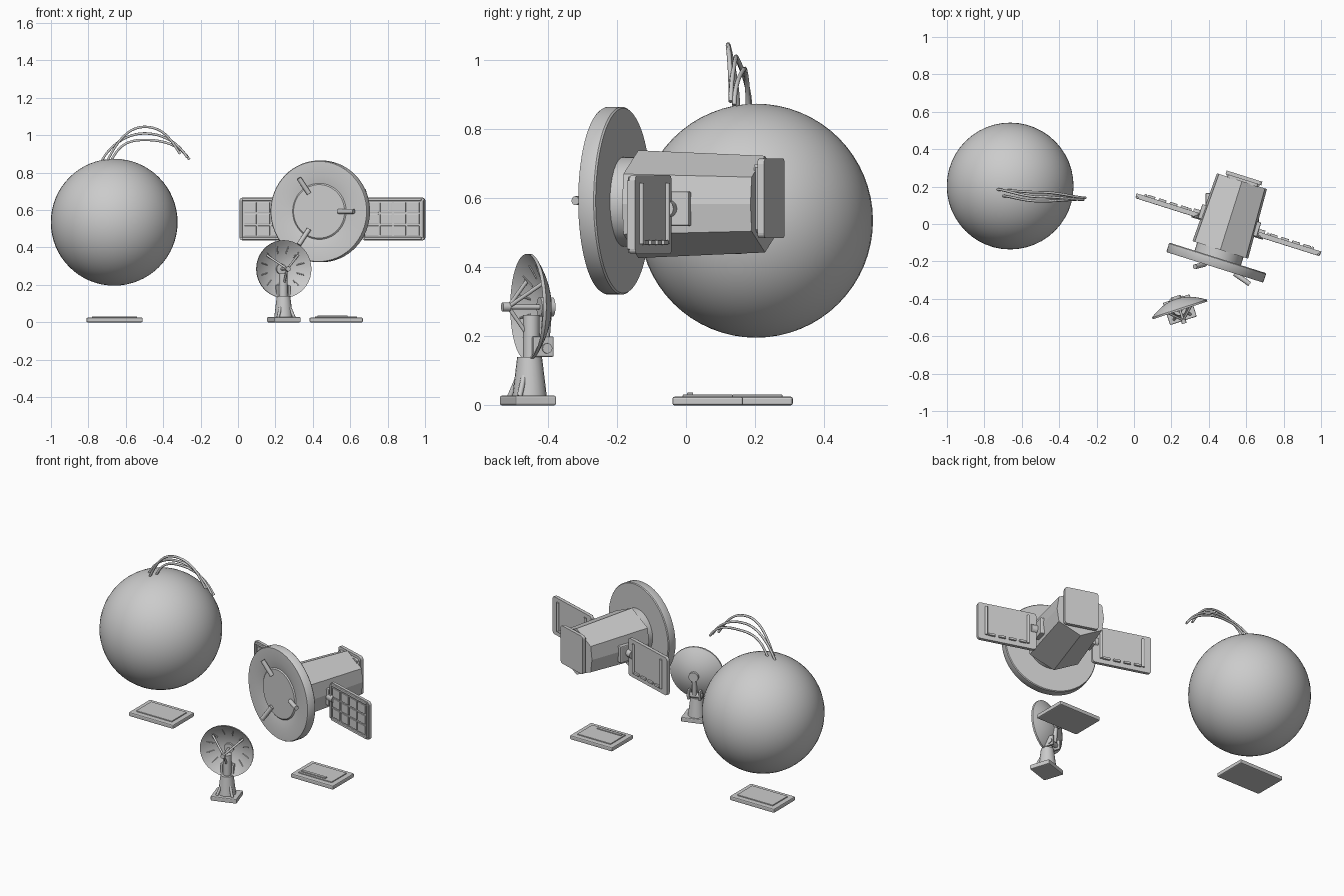
import bpy, bmesh
from math import sin, cos, pi, radians
from mathutils import Vector, Matrix

if "Cube" in bpy.data.objects:
    bpy.data.objects.remove(bpy.data.objects["Cube"])

grey = bpy.data.materials.new("plain grey")
grey.use_nodes = True
TONE = (0.6, 0.6, 0.6, 1)
grey.diffuse_color = TONE
grey.node_tree.nodes["Principled BSDF"].inputs["Base Color"].default_value = TONE

frame = Matrix.Identity(4)  # placement of the assembly being built


def finish(name, bm, smooth=False, bevel=0):
    bmesh.ops.recalc_face_normals(bm, faces=bm.faces)
    me = bpy.data.meshes.new(name)
    bm.to_mesh(me)
    bm.free()
    me.materials.append(grey)
    ob = bpy.data.objects.new(name, me)
    bpy.context.collection.objects.link(ob)
    ob.matrix_world = frame
    if bevel:
        m = ob.modifiers.new("Bevel", "BEVEL")
        m.width, m.segments = bevel, 2
    if smooth:
        bpy.ops.object.select_all(action="DESELECT")
        ob.select_set(True)
        bpy.context.view_layer.objects.active = ob
        bpy.ops.object.shade_smooth_by_angle(angle=radians(35))
    return ob


def box(name, centre, size, bevel=0):
    bm = bmesh.new()
    bmesh.ops.create_cube(bm, size=1, matrix=Matrix.Translation(centre) @ Matrix.Diagonal((*size, 1)))
    return finish(name, bm, bevel=bevel)


def rounded_panel(name, centre, size, corner=0.015):
    # upright panel, corners rounded when seen along y
    bm = bmesh.new()
    w, t, h = size
    pts = []
    for k, (sx, sz) in enumerate([(1, 1), (-1, 1), (-1, -1), (1, -1)]):
        for j in range(4):
            a = (k + j / 3) * pi / 2
            pts.append((sx * (w / 2 - corner) + corner * cos(a), -t / 2, sz * (h / 2 - corner) + corner * sin(a)))
    face = bm.faces.new([bm.verts.new(Vector(p) + Vector(centre)) for p in pts])
    ext = bmesh.ops.extrude_face_region(bm, geom=[face])["geom"]
    bmesh.ops.translate(bm, vec=(0, t, 0), verts=[g for g in ext if isinstance(g, bmesh.types.BMVert)])
    return finish(name, bm)


def rod(name, a, b, r1, r2=None, sides=12):
    a, b = Vector(a), Vector(b)
    bm = bmesh.new()
    turn = (b - a).to_track_quat("Z", "Y").to_matrix().to_4x4()
    bmesh.ops.create_cone(bm, cap_ends=True, segments=sides, radius1=r1, radius2=r1 if r2 is None else r2,
                          depth=(b - a).length, matrix=Matrix.Translation((a + b) / 2) @ turn)
    return finish(name, bm, True)


def lathe(name, profile, z, steps=48):
    # (radius, y) profile turned round the y axis
    bm = bmesh.new()
    vs = [bm.verts.new((r, y, 0)) for r, y in profile]
    edges = [bm.edges.new(p) for p in zip(vs, vs[1:])]
    bmesh.ops.spin(bm, geom=vs + edges, cent=(0, 0, 0), axis=(0, 1, 0), angle=2 * pi, steps=steps)
    bmesh.ops.remove_doubles(bm, verts=bm.verts, dist=1e-5)
    bmesh.ops.translate(bm, vec=(0, 0, z), verts=bm.verts)
    return finish(name, bm, True)


# Globe
bm = bmesh.new()
bmesh.ops.create_uvsphere(bm, u_segments=48, v_segments=32, radius=0.339,
                          matrix=Matrix.Translation((-0.662, 0.203, 0.535)))
finish("globe", bm, True)

# Cables arching from the globe
for i, (start, peak, end) in enumerate([
        ((-0.70, 0.15, 0.86), (-0.50, 0.122, 1.045), (-0.31, 0.13, 0.90)),
        ((-0.73, 0.185, 0.86), (-0.50, 0.145, 1.01), (-0.27, 0.13, 0.88)),
        ((-0.68, 0.18, 0.86), (-0.50, 0.17, 0.975), (-0.26, 0.14, 0.87))]):
    cu = bpy.data.curves.new("cable", "CURVE")
    cu.dimensions = "3D"
    cu.bevel_depth, cu.bevel_resolution, cu.use_fill_caps = 0.007, 1, True
    sp = cu.splines.new("BEZIER")
    sp.bezier_points.add(2)
    s, p, e = map(Vector, (start, peak, end))
    rise = Vector((0, 0, 0.08))
    along = Vector((0.1, 0, 0))
    for bp, co, l, r in zip(sp.bezier_points, (s, p, e),
                            (s - rise, p - along, e + rise + Vector((-0.05, 0, 0))),
                            (s + rise + Vector((0.04, 0, 0)), p + along, e - rise)):
        bp.co, bp.handle_left, bp.handle_right = co, l, r
    cu.materials.append(grey)
    bpy.context.collection.objects.link(bpy.data.objects.new(f"cable_{i + 1}", cu))

# Ground plates
for name, x, y, w in (("globe_plate", -0.66, 0.207, 0.3), ("satellite_plate", 0.525, 0.063, 0.285)):
    box(name, (x, y, 0.0125), (w, 0.205, 0.025), 0.006)
    box(name + "_panel", (x, y, 0.026), (w - 0.06, 0.145, 0.01), 0.002)
box("plate_strip", (0.505, 0.012, 0.032), (0.16, 0.018, 0.01), 0.002)

# Satellite body, tapering to the back
frame = Matrix.Translation((0.505, 0, 0)) @ Matrix.Rotation(radians(-17.5), 4, "Z")
outline = [(0, 1), (0.92, 0.56), (1, 0), (0.92, -0.56), (0, -1), (-0.92, -0.56), (-1, 0), (-0.92, 0.56)]
bm = bmesh.new()
rings = [[bm.verts.new((x * r, y, 0.583 + z * r)) for x, z in outline] for r, y in ((0.156, -0.145), (0.14, 0.24))]
for i in range(8):
    j = (i + 1) % 8
    bm.faces.new((rings[0][i], rings[0][j], rings[1][j], rings[1][i]))
for ring in rings:
    bm.faces.new(ring)
finish("satellite_body", bm)
rod("neck", (0, -0.14, 0.59), (0, -0.2, 0.59), 0.13, sides=32)

# Round front shield with three pegs
lathe("front_shield", [(0, -0.19), (0.268, -0.19), (0.272, -0.195), (0.272, -0.237), (0.268, -0.243),
                       (0.2, -0.243), (0.15, -0.232), (0.143, -0.238), (0, -0.238)], 0.593, 64)
for i in range(3):
    a = i * 2 * pi / 3
    rod(f"shield_peg_{i + 1}", (0.11 * cos(a), -0.243, 0.593 + 0.11 * sin(a)),
        (0.205 * cos(a), -0.272, 0.593 + 0.205 * sin(a)), 0.013)

# Rear panel
rounded_panel("rear_panel", (0.005, 0.26, 0.6), (0.2, 0.02, 0.23))
rounded_panel("rear_panel_backing", (0.005, 0.245, 0.6), (0.17, 0.02, 0.2))
for s in (-1, 1):
    rod("rear_panel_bar", (0.005 + s * 0.085, 0.248, 0.51), (0.005 + s * 0.085, 0.248, 0.69), 0.008)

# Solar wings: cells in front, rails and clips behind
for side, s in (("left", 1), ("right", -1)):
    mid, z = s * 0.343, 0.552
    rounded_panel(f"{side}_wing", (mid, 0, z), (0.35, 0.018, 0.228))
    for k in (-1, 1):
        box(f"{side}_wing_side_frame", (mid + k * 0.165, -0.012, z), (0.014, 0.012, 0.2), 0.003)
        box(f"{side}_wing_edge_frame", (mid, -0.012, z + k * 0.104), (0.32, 0.012, 0.014), 0.003)
        rod(f"{side}_wing_rail", (mid + k * 0.125, 0.012, z - 0.085), (mid + k * 0.125, 0.012, z + 0.092), 0.008)
    for c in range(4):
        cx = mid + (c - 1.5) * 0.076
        for r in (-1, 0, 1):
            box(f"{side}_wing_cell", (cx, -0.011, z + r * 0.062), (0.066, 0.008, 0.053), 0.002)
        box(f"{side}_wing_clip", (mid + (c - 1.5) * 0.062, 0.013, z - 0.08), (0.042, 0.014, 0.014), 0.003)
    rod(f"{side}_wing_joint", (s * 0.12, 0, 0.57), (s * 0.2, 0, 0.57), 0.025)
    box(f"{side}_wing_mount", (s * 0.15, 0.02, 0.57), (0.03, 0.08, 0.1), 0.005)

# Ground antenna: base and tower
frame = Matrix.Translation((0.245, -0.458, 0)) @ Matrix.Rotation(radians(18), 4, "Z")
box("antenna_base", (0, 0, 0.014), (0.15, 0.125, 0.028), 0.005)
rod("tower", (0, 0.005, 0.025), (0, 0.005, 0.14), 0.05, 0.036, 20)
rod("mast", (0, 0.01, 0.14), (0, 0.01, 0.262), 0.024, sides=16)
for s in (-1, 1):
    rod("tower_brace", (s * 0.045, -0.04, 0.026), (s * 0.025, -0.02, 0.085), 0.008)
    box("yoke_arm", (s * 0.032, 0.035, 0.17), (0.014, 0.065, 0.06), 0.005)
rod("yoke_pivot", (-0.045, 0.045, 0.165), (0.045, 0.045, 0.165), 0.015)
rod("hub", (0, 0.035, 0.285), (0, 0.075, 0.285), 0.028, sides=20)
rod("hub_arm", (0, 0.05, 0.17), (0, 0.06, 0.285), 0.014)

# Antenna bowl with feed, struts and ribs
R, DEPTH, Z = 0.154, 0.055, 0.285


def bowl_y(r):
    return DEPTH * (1 - (r / R) ** 2)


radii = [R * i / 8 for i in range(9)]
lathe("bowl", [(r, bowl_y(r) + 0.006) for r in radii] + [(R, -0.004)]
      + [(r, bowl_y(r) - 0.004) for r in reversed(radii[:-1])], Z, 40)
rod("feed", (0, -0.055, Z), (0, -0.078, Z), 0.013)
rod("feed_stem", (0, 0.05, Z), (0, -0.06, Z), 0.007)
for deg in (40, 140, 270):
    a = radians(deg)
    rod("feed_strut", (0.115 * cos(a), bowl_y(0.115), Z + 0.115 * sin(a)), (0, -0.06, Z), 0.006)
for i in range(12):
    a = (i + 0.5) * pi / 6
    ends = [(r * cos(a), bowl_y(r) - 0.004, Z + r * sin(a)) for r in (0.085, 0.125)]
    rod("bowl_rib", ends[0], ends[1], 0.003, sides=6)
